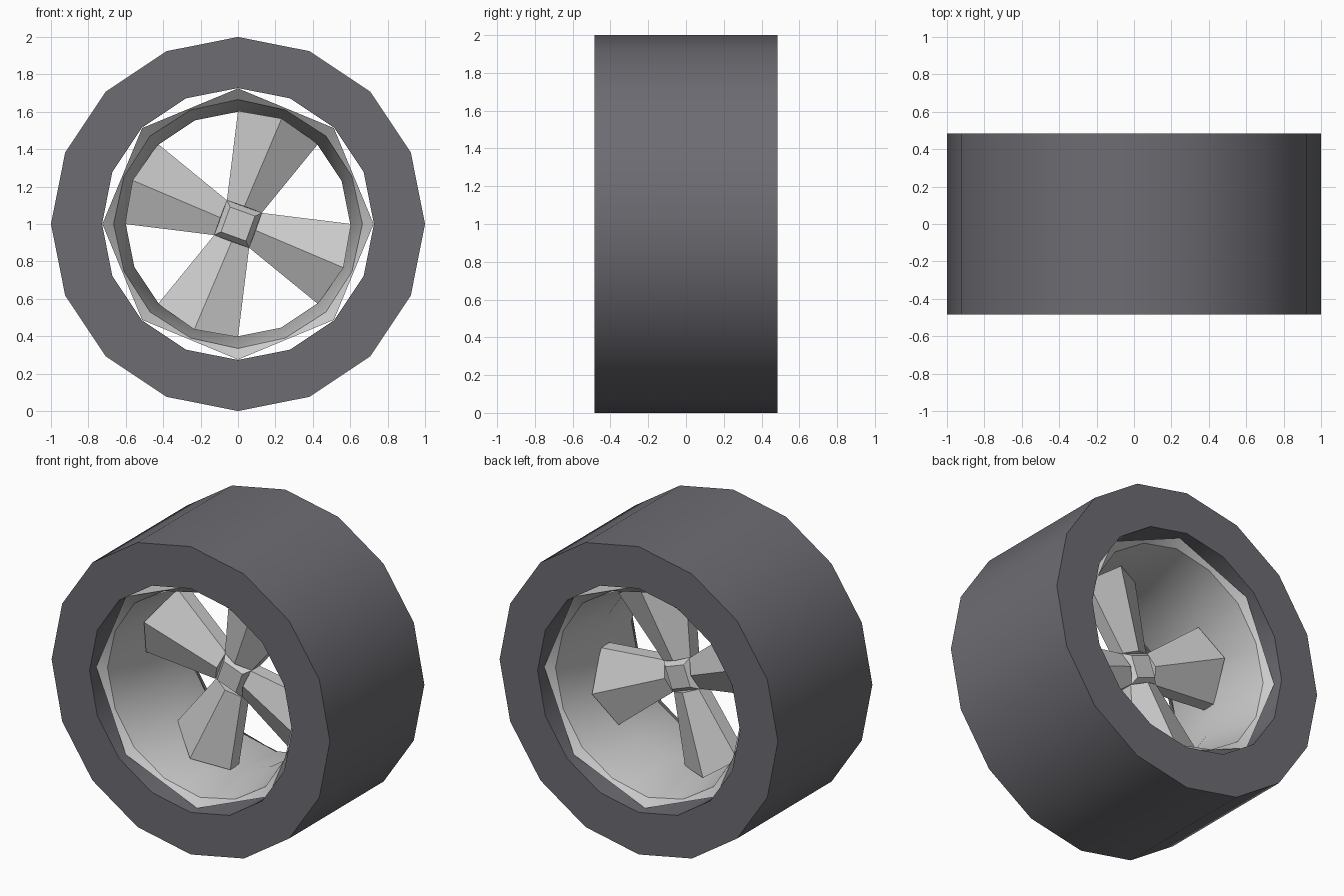
import bpy, bmesh
from math import cos, sin, radians, pi
from mathutils import Matrix

if "Cube" in bpy.data.objects:
    bpy.data.objects.remove(bpy.data.objects["Cube"])

N = 16
CZ = 1.0


def finish(bm, name, color):
    bmesh.ops.recalc_face_normals(bm, faces=bm.faces)
    me = bpy.data.meshes.new(name)
    bm.to_mesh(me)
    bm.free()
    ob = bpy.data.objects.new(name, me)
    bpy.context.collection.objects.link(ob)
    ob.location.z = CZ
    if color:
        mat = bpy.data.materials.new(name + "_colour")
        mat.diffuse_color = color
        mat.use_nodes = True
        mat.node_tree.nodes["Principled BSDF"].inputs["Base Color"].default_value = mat.diffuse_color
        me.materials.append(mat)
    bpy.ops.object.select_all(action='DESELECT')
    ob.select_set(True)
    bpy.context.view_layer.objects.active = ob
    bpy.ops.object.shade_smooth_by_angle(angle=radians(28))
    return ob


def lathe(name, profile, color=None):
    """Closed ring around y; profile rows: even radius, odd radius, y."""
    bm = bmesh.new()
    rings = []
    for even, odd, y in profile:
        rings.append([bm.verts.new(((odd if i % 2 else even) * cos(2 * pi * i / N), y,
                                    (odd if i % 2 else even) * sin(2 * pi * i / N)))
                      for i in range(N)])
    for k, a in enumerate(rings):
        b = rings[(k + 1) % len(rings)]
        for i in range(N):
            j = (i + 1) % N
            bm.faces.new((a[i], a[j], b[j], b[i]))
    return finish(bm, name, color)


# Tyre: square-section 16-sided ring
lathe("tyre", [(1, 1, -.485), (1, 1, .485), (.727, .727, .485), (.727, .727, -.485)],
      (.15, .15, .17, 1))

# Rim: octagonal outside, 16-sided waisted inside
o = .725
m = o * cos(pi / 8)
lathe("rim_barrel", [(o, m, -.42), (o, m, .42), (.665, .66, .39), (.6, .6, 0),
                     (.665, .66, -.39)])

# Spokes: hexagonal sections flaring and twisting from the hub to the rim
bm = bmesh.new()


def ray(deg, r, y):
    return (r * cos(radians(deg)), y, r * sin(radians(deg)))


for k in range(4):
    t = 90 * k
    inner = [ray(t + 25, .14, -.05), ray(t - 20, .1, -.085), ray(t - 65, .14, -.04),
             ray(t - 65, .14, .05), ray(t - 20, .1, .085), ray(t + 25, .14, .04)]
    outer = [ray(t, .605, -.08), ray(t - 22.5, .61, -.16), ray(t - 45, .605, -.01),
             ray(t - 45, .605, .08), ray(t - 22.5, .61, .16), ray(t, .605, .01)]
    a = [bm.verts.new(p) for p in inner]
    b = [bm.verts.new(p) for p in outer]
    for i in range(6):
        j = (i + 1) % 6
        bm.faces.new((a[i], a[j], b[j], b[i]))
    bm.faces.new(b)
    bm.faces.new(a)
finish(bm, "spokes", None)

# Hub: small four-sided block with tapered front and back caps
bm = bmesh.new()
rows = [[bm.verts.new(ray(25 + 90 * i, r, y)) for i in range(4)]
        for r, y in ((.1, -.085), (.14, -.045), (.14, .045), (.1, .085))]
for a, b in zip(rows, rows[1:]):
    for i in range(4):
        j = (i + 1) % 4
        bm.faces.new((a[i], a[j], b[j], b[i]))
bm.faces.new(rows[0])
bm.faces.new(rows[-1])
finish(bm, "hub", None)
